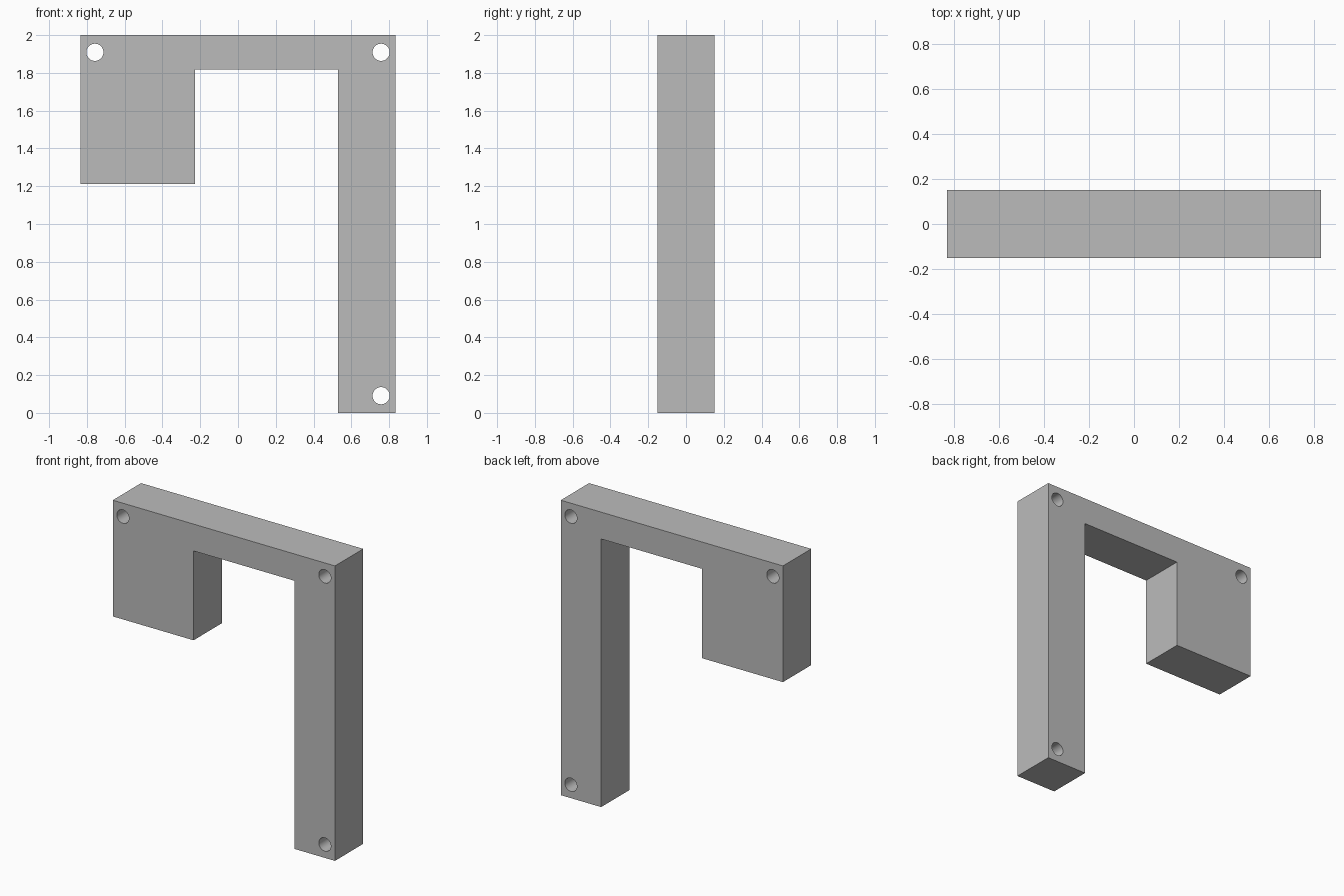
import bpy
import bmesh
import math

default_cube = bpy.data.objects.get("Cube")
if default_cube:
    bpy.data.objects.remove(default_cube, do_unlink=True)

UNIT = 2 / 33            # the bracket is 33 units tall
HALF_W = 13.75 * UNIT
HALF_D = 2.5 * UNIT
HEIGHT = 33 * UNIT

grey = bpy.data.materials.new("plain grey")
grey.use_nodes = True
colour = (0.5, 0.5, 0.5, 1)
grey.diffuse_color = colour
grey.node_tree.nodes["Principled BSDF"].inputs["Base Color"].default_value = colour


def extrude_profile(name, points):
    """Extrude a front outline of (x, z) points through the full depth."""
    bm = bmesh.new()
    face = bm.faces.new([bm.verts.new((x, -HALF_D, z)) for x, z in points])
    result = bmesh.ops.extrude_face_region(bm, geom=[face])
    verts = [v for v in result["geom"] if isinstance(v, bmesh.types.BMVert)]
    bmesh.ops.translate(bm, verts=verts, vec=(0, 2 * HALF_D, 0))
    bmesh.ops.recalc_face_normals(bm, faces=bm.faces)
    mesh = bpy.data.meshes.new(name)
    bm.to_mesh(mesh)
    bm.free()
    mesh.materials.append(grey)
    obj = bpy.data.objects.new(name, mesh)
    bpy.context.collection.objects.link(obj)
    return obj


# Bracket: long leg, top bar and short wide block in one outline
block_x = -HALF_W + 10 * UNIT
leg_x = HALF_W - 5 * UNIT
bar_z = 30 * UNIT
block_z = 20 * UNIT
bracket = extrude_profile("bracket", [
    (-HALF_W, block_z), (block_x, block_z), (block_x, bar_z), (leg_x, bar_z),
    (leg_x, 0), (HALF_W, 0), (HALF_W, HEIGHT), (-HALF_W, HEIGHT),
])

# Screw holes through the three outer corners
hole_x = HALF_W - 1.25 * UNIT
hole_inset = 1.5 * UNIT
bpy.context.view_layer.objects.active = bracket
for x, z in ((-hole_x, HEIGHT - hole_inset), (hole_x, HEIGHT - hole_inset), (hole_x, hole_inset)):
    bpy.ops.mesh.primitive_cylinder_add(
        vertices=48, radius=0.75 * UNIT, depth=4 * HALF_D,
        location=(x, 0, z), rotation=(math.pi / 2, 0, 0))
    cutter = bpy.context.object
    cutter.name = "hole_cutter"
    cutter.hide_render = True
    cutter.data.materials.append(grey)
    bpy.context.view_layer.objects.active = bracket
    cut = bracket.modifiers.new("hole", "BOOLEAN")
    cut.operation = "DIFFERENCE"
    cut.solver = "EXACT"
    cut.object = cutter
    bpy.ops.object.modifier_apply(modifier=cut.name)
    bpy.data.objects.remove(cutter, do_unlink=True)

# Smooth hole walls, crisp edges
bpy.ops.object.select_all(action="DESELECT")
bracket.select_set(True)
bpy.ops.object.shade_smooth_by_angle(angle=math.radians(30))
